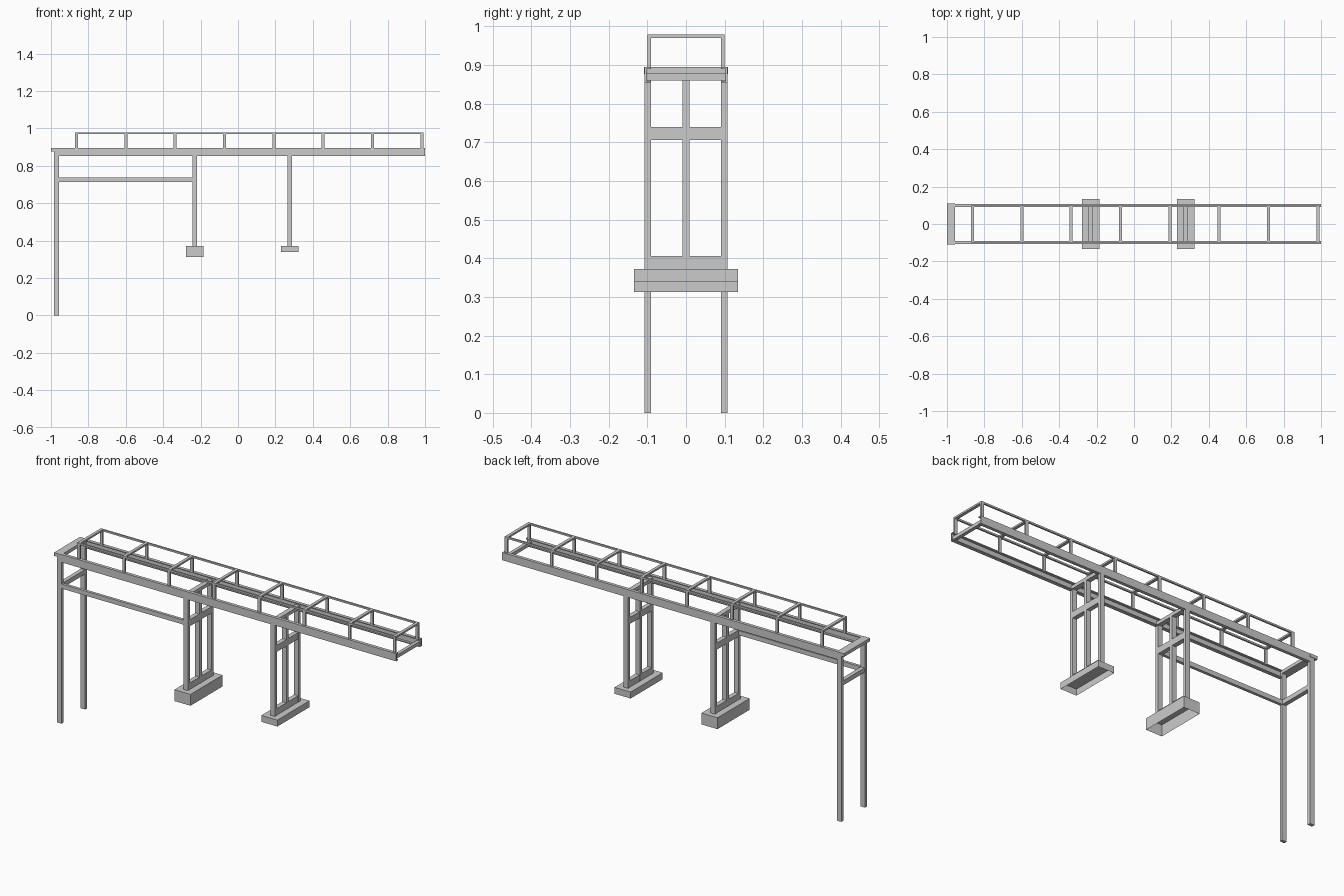
import bpy, bmesh

if "Cube" in bpy.data.objects:
    bpy.data.objects.remove(bpy.data.objects["Cube"])


def make(name, bm):
    me = bpy.data.meshes.new(name)
    bm.normal_update()
    bm.to_mesh(me)
    bm.free()
    ob = bpy.data.objects.new(name, me)
    bpy.context.collection.objects.link(ob)
    return ob


def box(name, x0, x1, y0, y1, z0, z1, open_bottom=False):
    """Axis-aligned box from its limits."""
    bm = bmesh.new()
    bmesh.ops.create_cube(bm, size=1)
    for v in bm.verts:
        v.co.x = x1 if v.co.x > 0 else x0
        v.co.y = y1 if v.co.y > 0 else y0
        v.co.z = z1 if v.co.z > 0 else z0
    if open_bottom:
        bottom = min(bm.faces, key=lambda f: f.calc_center_median().z)
        bmesh.ops.delete(bm, geom=[bottom], context='FACES_ONLY')
    return make(name, bm)


def pair(name, x0, x1, y0, y1, z0, z1):
    """Box on the +y side with its mirror on the -y side."""
    box(name + "_back", x0, x1, y0, y1, z0, z1)
    box(name + "_front", x0, x1, -y1, -y0, z0, z1)


def channel(name, x0, x1, side):
    """Long C-section girder opening inward."""
    yo, yi, t, z0, z1 = 0.107, 0.09, 0.005, 0.853, 0.894
    prof = [(yo, z0), (yo, z1), (yi, z1), (yi, z1 - t),
            (yo - t, z1 - t), (yo - t, z0 + t), (yi, z0 + t), (yi, z0)]
    bm = bmesh.new()
    face = bm.faces.new([bm.verts.new((x0, side * y, z)) for y, z in prof])
    ext = bmesh.ops.extrude_face_region(bm, geom=[face], use_keep_orig=True)
    for g in ext['geom']:
        if isinstance(g, bmesh.types.BMVert):
            g.co.x = x1
    bmesh.ops.recalc_face_normals(bm, faces=bm.faces[:])
    return make(name, bm)


# Main girders and end crossbars
channel("girder_back", -0.981, 1.0, 1)
channel("girder_front", -0.981, 1.0, -1)
box("left_end_cap", -1.0, -0.957, -0.109, 0.109, 0.877, 0.894)
box("right_end_crossbar", 0.975, 0.993, -0.102, 0.102, 0.860, 0.878)

# Tall legs at the left end, with their braces
pair("tall_leg", -0.983, -0.957, 0.09, 0.107, 0.0, 0.877)
box("leg_crossbar", -0.981, -0.959, -0.09, 0.09, 0.714, 0.738)
box("long_brace", -0.957, -0.243, -0.106, -0.091, 0.714, 0.738)

# Two pier frames on hollow footings
for n, (cx, foot_z) in enumerate([(-0.231, 0.312), (0.277, 0.338)], 1):
    p = f"pier_{n}_"
    x0, x1 = cx - 0.013, cx + 0.013
    pair(p + "side_column", x0, x1, 0.09, 0.107, 0.372, 0.856)
    box(p + "middle_column", x0, x1, -0.009, 0.009, 0.372, 0.862)
    box(p + "top_beam", x0, x1, -0.102, 0.102, 0.860, 0.878)
    for name, z0, z1 in [("mid_beam", 0.706, 0.74), ("base_beam", 0.372, 0.406)]:
        pair(p + name, x0 + 0.001, x1 - 0.001, 0.009, 0.09, z0, z1)
    box(p + "footing", cx - 0.047, cx + 0.047, -0.134, 0.134, foot_z, 0.372,
        open_bottom=True)

# Upper rail cage: posts, cross rungs and long top rails
for i in range(8):
    x = -0.863 + i * 0.2637
    pair(f"rail_post_{i}", x - 0.008, x + 0.008, 0.09, 0.099, 0.892, 0.969)
    box(f"rail_rung_{i}", x - 0.008, x + 0.008, -0.09, 0.09, 0.969, 0.978)
pair("top_rail", -0.871, 0.991, 0.09, 0.099, 0.969, 0.978)
